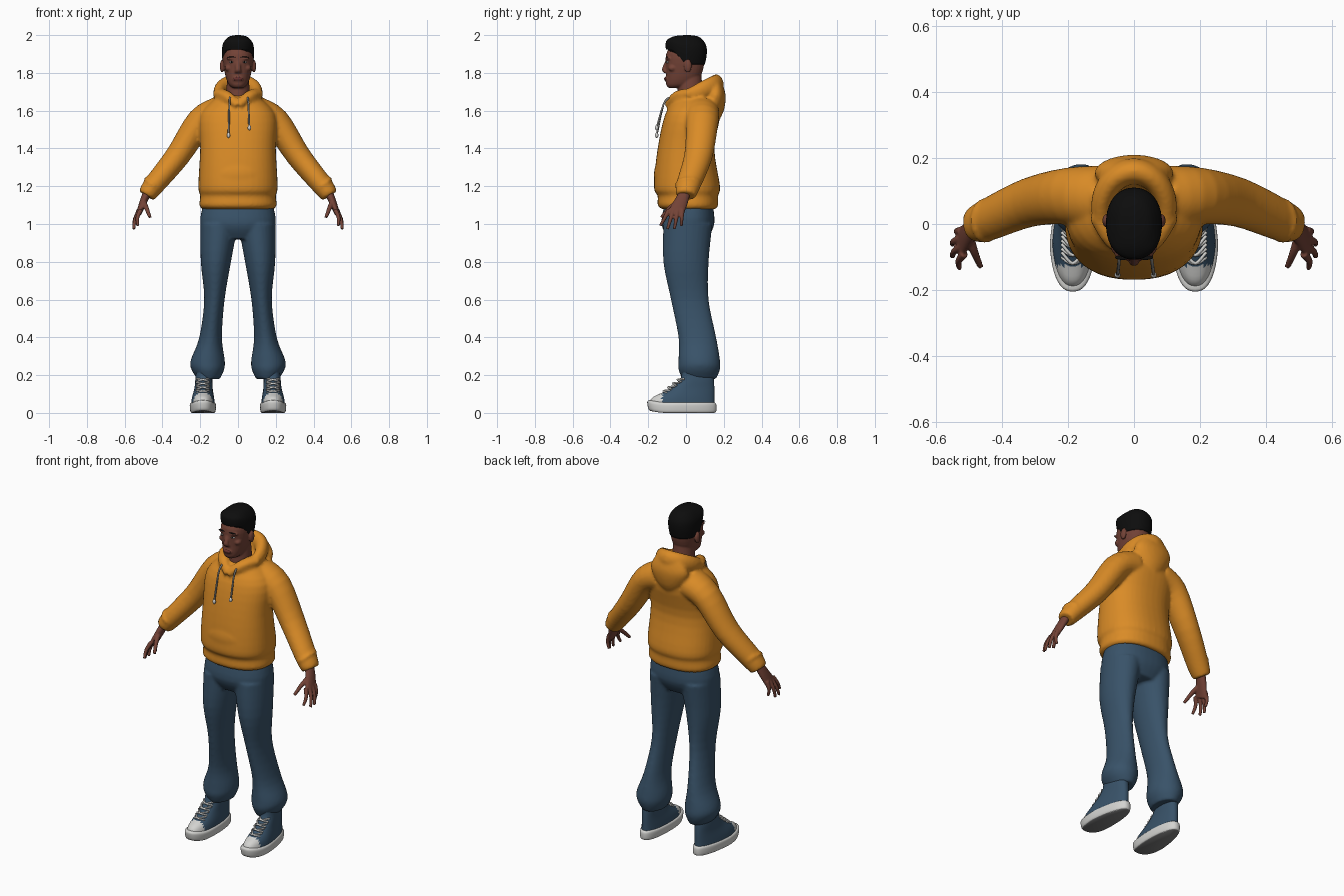
import bpy, bmesh, math
from mathutils import Vector, Matrix

if "Cube" in bpy.data.objects:
    bpy.data.objects.remove(bpy.data.objects["Cube"])


def material(name, red, green, blue):
    mat = bpy.data.materials.new(name)
    mat.use_nodes = True
    mat.diffuse_color = (red, green, blue, 1)
    shader = mat.node_tree.nodes["Principled BSDF"]
    shader.inputs["Base Color"].default_value = mat.diffuse_color
    shader.inputs["Roughness"].default_value = .8
    return mat


ORANGE = material("orange cotton", .7, .26, .02)
DENIM = material("blue denim", .04, .085, .14)
SKIN = material("brown skin", .17, .055, .037)
LIPS = material("dark lips", .13, .03, .027)
HAIR = material("black hair", .004, .004, .004)
WHITE = material("white rubber", .65, .65, .63)
GREY = material("grey outsole", .2, .2, .2)
CORD = material("grey cord", .3, .29, .27)

AXIS_X, AXIS_Y, AXIS_Z = Vector((1, 0, 0)), Vector((0, 1, 0)), Vector((0, 0, 1))


def spline(keys, steps, closed):
    """Resample key rings with a Catmull-Rom curve."""
    count = len(keys)
    spans = count if closed else count - 1

    def key(i):
        return Vector(keys[i % count] if closed else keys[min(max(i, 0), spans)])

    rings = []
    for i in range(spans):
        start, end = key(i), key(i + 1)
        leave, arrive = (end - key(i - 1)) / 2, (key(i + 2) - start) / 2
        for j in range(steps):
            t = j / steps
            ease = t * t * (3 - 2 * t)
            rings.append(start.lerp(end, ease) + leave * (t * (1 - t) ** 2)
                         - arrive * (t * t * (1 - t)))
    return rings if closed else rings + [key(spans)]


def loft(bm, keys, ref=AXIS_Y, sides=28, steps=4, power=2, closed=False):
    """Skin elliptical rings (x, y, z, a, b); ref=None keeps the rings level."""
    rings = spline(keys, steps, closed)
    centres = [Vector(ring[:3]) for ring in rings]
    last = len(rings) - 1
    loops = []
    for i, ring in enumerate(rings):
        u, v = AXIS_X, AXIS_Y
        if ref is not None:
            ahead = (i + 1) % len(rings) if closed else min(i + 1, last)
            behind = i - 1 if closed else max(i - 1, 0)
            along = centres[ahead] - centres[behind]
            u = along.cross(ref).normalized()
            v = u.cross(along).normalized()
        loop = []
        for k in range(sides):
            angle = math.tau * k / sides
            c, s = (math.copysign(abs(w) ** (2 / power), w)
                    for w in (math.cos(angle), math.sin(angle)))
            loop.append(bm.verts.new(centres[i] + u * (ring[3] * c) + v * (ring[4] * s)))
        loops.append(loop)
    pairs = list(zip(loops, loops[1:]))
    if closed:
        pairs.append((loops[-1], loops[0]))
    else:
        bm.faces.new(loops[0])
        bm.faces.new(reversed(loops[-1]))
    for lower, upper in pairs:
        for k in range(sides):
            bm.faces.new((lower[k], lower[k - 1], upper[k - 1], upper[k]))
    return [vert for loop in loops for vert in loop]


def stack(bm, rows, x=0, **options):
    """Level rings given as (height, front, back, half width)."""
    keys = [(x, (front + back) / 2, z, half, (back - front) / 2)
            for z, front, back, half in rows]
    return loft(bm, keys, ref=None, **options)


def limb(bm, points, start, end, flat=1, **options):
    """Tapering tube through points; flat widens it along its second axis."""
    keys = []
    for i, point in enumerate(points):
        radius = start + (end - start) * i / (len(points) - 1)
        keys.append((*point, radius, radius * flat))
    loft(bm, keys, **options)


def ball(bm, centre, radii):
    place = Matrix.Translation(centre) @ Matrix.Diagonal((*radii, 1))
    bmesh.ops.create_uvsphere(bm, u_segments=20, v_segments=12, radius=1, matrix=place)


def finish(name, bm, materials, voxel=0, mirror=False, rule=None):
    bmesh.ops.recalc_face_normals(bm, faces=bm.faces)
    for face in bm.faces:
        face.smooth = True
        if rule:
            face.material_index = rule(face.calc_center_median(), face.normal)
    mesh = bpy.data.meshes.new(name)
    bm.to_mesh(mesh)
    bm.free()
    obj = bpy.data.objects.new(name, mesh)
    bpy.context.collection.objects.link(obj)
    for mat in materials:
        mesh.materials.append(mat)
    if voxel:
        fuse = obj.modifiers.new("fuse", 'REMESH')
        fuse.mode, fuse.voxel_size, fuse.use_smooth_shade = 'VOXEL', voxel, True
        relax = obj.modifiers.new("relax", 'SMOOTH')
        relax.factor, relax.iterations = .5, 3
    if mirror:
        obj.modifiers.new("mirror", 'MIRROR').use_mirror_merge = False


# Hoodie: body, pocket, sleeves and folded hood fused into one cloth surface
bm = bmesh.new()
stack(bm, [(1.08, -.13, .16, .19), (1.1, -.15, .17, .205), (1.15, -.15, .17, .2),
           (1.2, -.17, .18, .21), (1.4, -.15, .15, .2), (1.58, -.11, .18, .2),
           (1.68, -.05, .14, .1)], sides=40, power=2.3)
ball(bm, (0, -.13, 1.26), (.12, .04, .08))
for side in (1, -1):
    limb(bm, [(side * .1, .08, 1.59), (side * .2, .085, 1.54), (side * .32, .065, 1.36),
              (side * .45, .01, 1.2), (side * .485, 0, 1.15)], .085, .045, flat=1.15)
    limb(bm, [(side * .45, .01, 1.21), (side * .46, .01, 1.2)], .058, .054, flat=1.2)
    # neckline folds crossing at the throat
    limb(bm, [(side * .1, .03, 1.69), (side * .06, -.05, 1.68), (0, -.1, 1.63)],
         .03, .016, flat=1.3, ref=AXIS_X)
collar = []
for k in range(10):
    angle = math.tau * k / 10
    back = (1 - math.cos(angle)) / 2
    collar.append((.1 * math.sin(angle), .24 * back - .08, 1.645 + .09 * back,
                   .02 + .02 * back, .022 + .035 * back))
loft(bm, collar, ref=AXIS_Z, closed=True)
stack(bm, [(1.54, .13, .17, .03), (1.6, .09, .2, .09), (1.68, .1, .21, .12),
           (1.75, .13, .19, .08)])
finish("hoodie", bm, [ORANGE], voxel=.009)

# Drawstrings with tips
for name, side, bottom in (("right", -1, 1.47), ("left", 1.2, 1.51)):
    bm = bmesh.new()
    limb(bm, [(side * .043, -.09, 1.67), (side * .046, -.12, 1.63), (side * .05, -.155, bottom)],
         .005, .005, sides=10)
    finish(name + "_drawstring", bm, [CORD])
    bm = bmesh.new()
    ball(bm, (side * .05, -.155, bottom), (.009, .009, .014))
    finish(name + "_drawstring_tip", bm, [WHITE])

# Trousers: seat and two legs fused
bm = bmesh.new()
stack(bm, [(1.12, -.11, .14, .18), (1, -.13, .15, .2), (.92, -.09, .11, .14)],
      sides=36, power=2.3)
for side in (1, -1):
    loft(bm, [(side * x, y, z, a, b) for x, y, z, a, b in (
        (.1, .01, 1, .1, .13), (.117, 0, .8, .08, .12), (.125, .02, .6, .054, .1),
        (.145, .06, .4, .06, .1), (.16, .07, .28, .09, .11), (.16, .07, .23, .087, .11),
        (.155, .07, .18, .06, .09))], ref=None)
finish("trousers", bm, [DENIM], voxel=.009)

# Head: neck, skull, nose, brow, cheeks and ears fused
bm = bmesh.new()
stack(bm, [(1.6, -.05, .1, .07), (1.8, -.04, .08, .055)])
stack(bm, [(1.72, -.09, -.03, .025), (1.74, -.105, .04, .05), (1.8, -.105, .085, .07),
           (1.9, -.105, .1, .08), (1.97, -.06, .07, .05)], power=2.2)
limb(bm, [(0, -.095, 1.875), (0, -.115, 1.82), (0, -.1, 1.8)], .011, .02, flat=.8, ref=None)
ball(bm, (0, -.1, 1.767), (.03, .013, .016))
for side in (1, -1):
    ball(bm, (side * .034, -.09, 1.876), (.027, .017, .009))
    ball(bm, (side * .05, -.07, 1.825), (.02, .024, .018))
    ball(bm, (side * .085, .01, 1.835), (.011, .02, .034))
finish("head", bm, [SKIN], voxel=.005)

# Facial details
for name, mat, centre, radii in (
        ("lips", LIPS, (0, -.107, 1.768), (.025, .009, .01)),
        ("eyes", WHITE, (.034, -.096, 1.857), (.013, .01, .005)),
        ("pupils", HAIR, (.034, -.103, 1.857), (.005, .005, .005)),
        ("eyebrows", HAIR, (.034, -.102, 1.883), (.024, .007, .003))):
    bm = bmesh.new()
    ball(bm, centre, radii)
    finish(name, bm, [mat], mirror=centre[0] > 0)

# Short hair with the hairline lifted over the forehead
bm = bmesh.new()
for vert in stack(bm, [(1.845, -.106, .1, .08), (1.9, -.108, .11, .085), (1.95, -.1, .105, .08),
                       (1.99, -.06, .07, .05), (2, -.01, .02, .01)], sides=40, power=2.2):
    forehead = min(max(-vert.co.y / .07, 0), 1)
    vert.co.z += forehead * (2 - vert.co.z) / 2
finish("hair", bm, [HAIR])

# Hands: palm, four fanned fingers and a thumb
bm = bmesh.new()
loft(bm, [(.475, 0, 1.18, .022, .027), (.5, -.025, 1.12, .02, .036),
          (.525, -.055, 1.055, .014, .043)])
for i in range(4):
    across = i / 3
    arc = math.sin(math.pi * across)
    knuckle = Vector((.515 + .01 * across, -.09 + .07 * across, 1.075))
    tip = Vector((.53 + .025 * arc, -.135 + .11 * across, .99 - .02 * arc))
    bend = knuckle.lerp(tip, .5) + AXIS_X * .01
    limb(bm, [knuckle, bend, tip], .013, .008, ref=AXIS_X, sides=12)
limb(bm, [(.5, -.04, 1.115), (.485, -.085, 1.085), (.466, -.13, 1.035)],
     .016, .009, ref=AXIS_X, sides=12)
finish("hands", bm, [SKIN], voxel=.0045, mirror=True)

FOOT = .186


def shape_shoe(verts):
    """Narrow the heel and lift the toe a little."""
    for vert in verts:
        heel = min(max((vert.co.y + .06) / .2, 0), 1)
        toe = max(0, -vert.co.y - .1) * 10
        vert.co.x = FOOT - .01 * heel + (vert.co.x - FOOT) * (1 - .2 * heel)
        vert.co.z += .014 * toe * toe


# Shoes: canvas uppers with white toe caps
bm = bmesh.new()
shape_shoe(stack(bm, [(.04, -.195, .15, .064), (.08, -.17, .15, .06), (.13, -.085, .15, .052),
                      (.18, -.03, .147, .05), (.24, -.02, .14, .045)],
                 x=FOOT, sides=48, steps=6, power=2.3))
finish("shoe_uppers", bm, [DENIM, WHITE], mirror=True,
       rule=lambda centre, normal: int(centre.y < -.125))

# Rubber soles, grey underneath
bm = bmesh.new()
shape_shoe(stack(bm, [(0, -.19, .15, .06), (.01, -.2, .16, .068), (.045, -.205, .16, .07),
                      (.056, -.19, .15, .06)], x=FOOT, sides=48, power=2.4))
finish("shoe_soles", bm, [WHITE, GREY], mirror=True,
       rule=lambda centre, normal: int(normal.z < -.75))

# Crossed laces up the instep
bm = bmesh.new()
for i in range(4):
    y, z = .025 * i - .12, .02 * i + .11
    for side in (1, -1):
        limb(bm, [(FOOT - side * .034, y + .02, z - .005), (FOOT, y, z + .006),
                  (FOOT + side * .034, y + .035, z + .01)], .005, .005, ref=AXIS_Z, sides=8)
finish("shoe_laces", bm, [WHITE], mirror=True)
